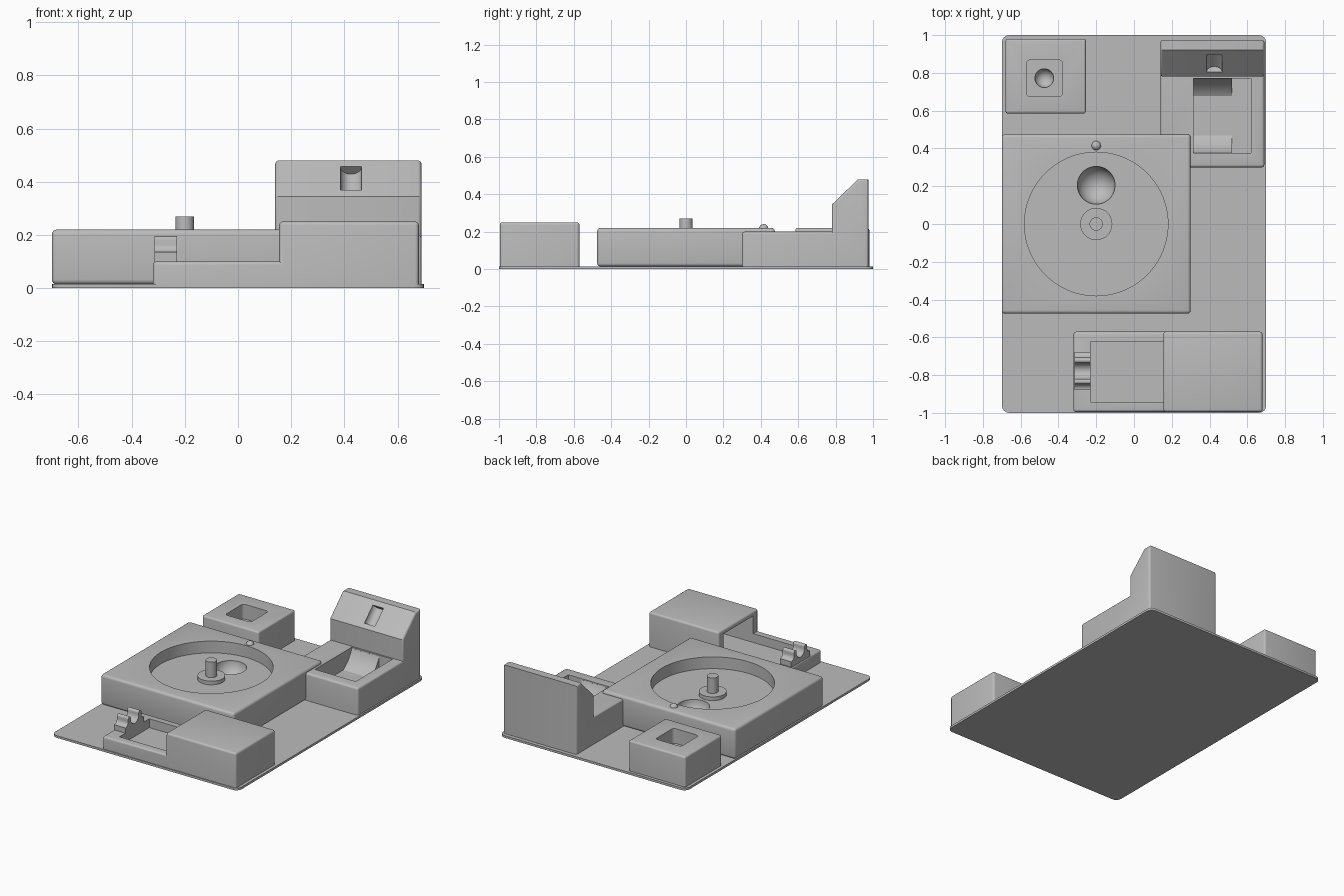
import bpy, bmesh, math
from mathutils import Matrix, Vector

cube = bpy.data.objects.get("Cube")
if cube:
    bpy.data.objects.remove(cube, do_unlink=True)

grey = bpy.data.materials.new("plain grey")
grey.use_nodes = True
grey.diffuse_color = (0.5, 0.5, 0.5, 1)
for node in grey.node_tree.nodes:
    if node.type == 'BSDF_PRINCIPLED':
        node.inputs["Base Color"].default_value = (0.5, 0.5, 0.5, 1)


def finish(name, bm):
    bmesh.ops.recalc_face_normals(bm, faces=bm.faces)
    mesh = bpy.data.meshes.new(name)
    bm.to_mesh(mesh)
    bm.free()
    mesh.materials.append(grey)
    obj = bpy.data.objects.new(name, mesh)
    bpy.context.collection.objects.link(obj)
    return obj


def prism(name, points, axis, lo, hi, radius=0, rule=None):
    """Extrude a profile along an axis; round convex edges accepted by rule."""
    bm = bmesh.new()
    place = {'x': lambda a, b: (lo, a, b),
             'y': lambda a, b: (a, lo, b),
             'z': lambda a, b: (a, b, lo)}[axis]
    face = bm.faces.new([bm.verts.new(place(a, b)) for a, b in points])
    step = Vector([hi - lo if c == axis else 0 for c in "xyz"])
    out = bmesh.ops.extrude_face_region(bm, geom=[face])
    bmesh.ops.translate(bm, vec=step,
                        verts=[v for v in out['geom'] if isinstance(v, bmesh.types.BMVert)])
    bmesh.ops.recalc_face_normals(bm, faces=bm.faces)
    if radius:
        edges = [e for e in bm.edges if e.is_convex and (rule is None or rule(e))]
        bmesh.ops.bevel(bm, geom=edges, offset=radius, segments=4, profile=0.5,
                        affect='EDGES', clamp_overlap=True)
    return finish(name, bm)


def box(name, x0, x1, y0, y1, z0, z1, radius=0, rule=None):
    return prism(name, [(x0, y0), (x1, y0), (x1, y1), (x0, y1)], 'z', z0, z1, radius, rule)


def cylinder(name, centre, radius, length, tilt=Matrix(), sides=64):
    bm = bmesh.new()
    bmesh.ops.create_cone(bm, cap_ends=True, segments=sides, radius1=radius, radius2=radius,
                          depth=length, matrix=Matrix.Translation(centre) @ tilt)
    return finish(name, bm)


def ball(name, centre, radius):
    bm = bmesh.new()
    bmesh.ops.create_uvsphere(bm, u_segments=48, v_segments=24, radius=radius,
                              matrix=Matrix.Translation(centre))
    return finish(name, bm)


def cut(obj, *cutters):
    for cutter in cutters:
        mod = obj.modifiers.new("cut", 'BOOLEAN')
        mod.operation, mod.solver, mod.object = 'DIFFERENCE', 'EXACT', cutter
        bpy.context.view_layer.objects.active = obj
        bpy.ops.object.modifier_apply(modifier=mod.name)
        bpy.data.objects.remove(cutter, do_unlink=True)


def mid(e):
    return (e.verts[0].co + e.verts[1].co) / 2


def run(e):
    return e.verts[1].co - e.verts[0].co


def above_base(e):
    return mid(e).z > 0.02


def upright(e):
    return abs(run(e).z) > 0.001


def not_upper_cross(e):
    return above_base(e) and not (abs(run(e).x) > 0.1 and mid(e).z > 0.3)


# Base plate
box("base_plate", -0.7, 0.7, -1, 1, 0, 0.015, 0.04, upright)

# Large block with round recess and finger dimple
main = box("main_block", -0.7, 0.3, -0.475, 0.475, 0.014, 0.22, 0.018)
cut(main, cylinder("recess_cutter", (-0.2, 0, 0.25), 0.38, 0.22, sides=96),
    ball("dimple_cutter", (-0.2, 0.205, 0.142), 0.1))
cylinder("hub", (-0.2, 0, 0.15), 0.085, 0.03)
cylinder("spindle_pin", (-0.2, 0, 0.2), 0.035, 0.14)
ball("index_ball", (-0.2, 0.415, 0.215), 0.025)

# Small block with square pocket
small = box("small_block", -0.68, -0.255, 0.585, 0.98, 0.01, 0.22, 0.012, above_base)
cut(small, box("pocket_cutter", -0.57, -0.378, 0.675, 0.868, 0.12, 0.3, 0.02, upright),
    ball("pocket_dimple_cutter", (-0.475, 0.772, 0.122), 0.05))

# Stepped block with sloped display and trough
side = [(0.3, 0.01), (0.975, 0.01), (0.975, 0.48), (0.92, 0.48), (0.78, 0.345),
        (0.78, 0.2), (0.3, 0.2)]
stepped = prism("stepped_block", side, 'x', 0.14, 0.69, 0.014, not_upper_cross)
along_slope = Matrix.Rotation(-math.pi / 4, 4, 'X')
cut(stepped, box("tray_cutter", 0.315, 0.62, 0.375, 0.77, 0.08, 0.3),
    cylinder("slot_cutter", (0.425, 0.85, 0.412), 0.04, 0.127, along_slope))
cradle = box("trough", 0.315, 0.52, 0.375, 0.77, 0.07, 0.19)
cut(cradle, cylinder("trough_cutter", (0.42, 0.5725, 0.262), 0.21, 0.4,
                     Matrix.Rotation(math.pi / 2, 4, 'Y'), 96))

# Front housing with low tray running into its cavity
front = [(-0.32, 0.01), (0.68, 0.01), (0.68, 0.25), (0.155, 0.25), (0.155, 0.1), (-0.32, 0.1)]
housing = prism("front_housing", front, 'y', -0.995, -0.57, 0.014, above_base)
cut(housing, box("cavity_cutter", -0.23, 0.62, -0.942, -0.622, 0.04, 0.22),
    box("tray_opening_cutter", -0.23, 0.155, -0.942, -0.622, 0.04, 0.3))


def arc(cx, cz, r, start, end, n=10):
    angles = [math.radians(start + (end - start) * i / n) for i in range(n + 1)]
    return [(cx + r * math.cos(a), cz + r * math.sin(a)) for a in angles]


# Two-pronged clip: half outline mirrored about its middle
half = [(0.1, 0.09), (0.1, 0.135)] + arc(0.1, 0.165, 0.03, 270, 180)
half += arc(0.056, 0.181, 0.014, 0, 180) + arc(0, 0.171, 0.042, 0, -90)
outline = half + [(-y, z) for y, z in reversed(half[:-1])]
prism("holder_clip", [(y - 0.778, z) for y, z in outline], 'x', -0.315, -0.23)

# Smooth rounded surfaces, keep hard edges
bpy.ops.object.select_all(action='DESELECT')
for obj in bpy.context.collection.objects:
    if obj.type == 'MESH' and obj.data.materials and obj.data.materials[0] == grey:
        obj.select_set(True)
        bpy.context.view_layer.objects.active = obj
bpy.ops.object.shade_smooth_by_angle(angle=math.radians(32))
